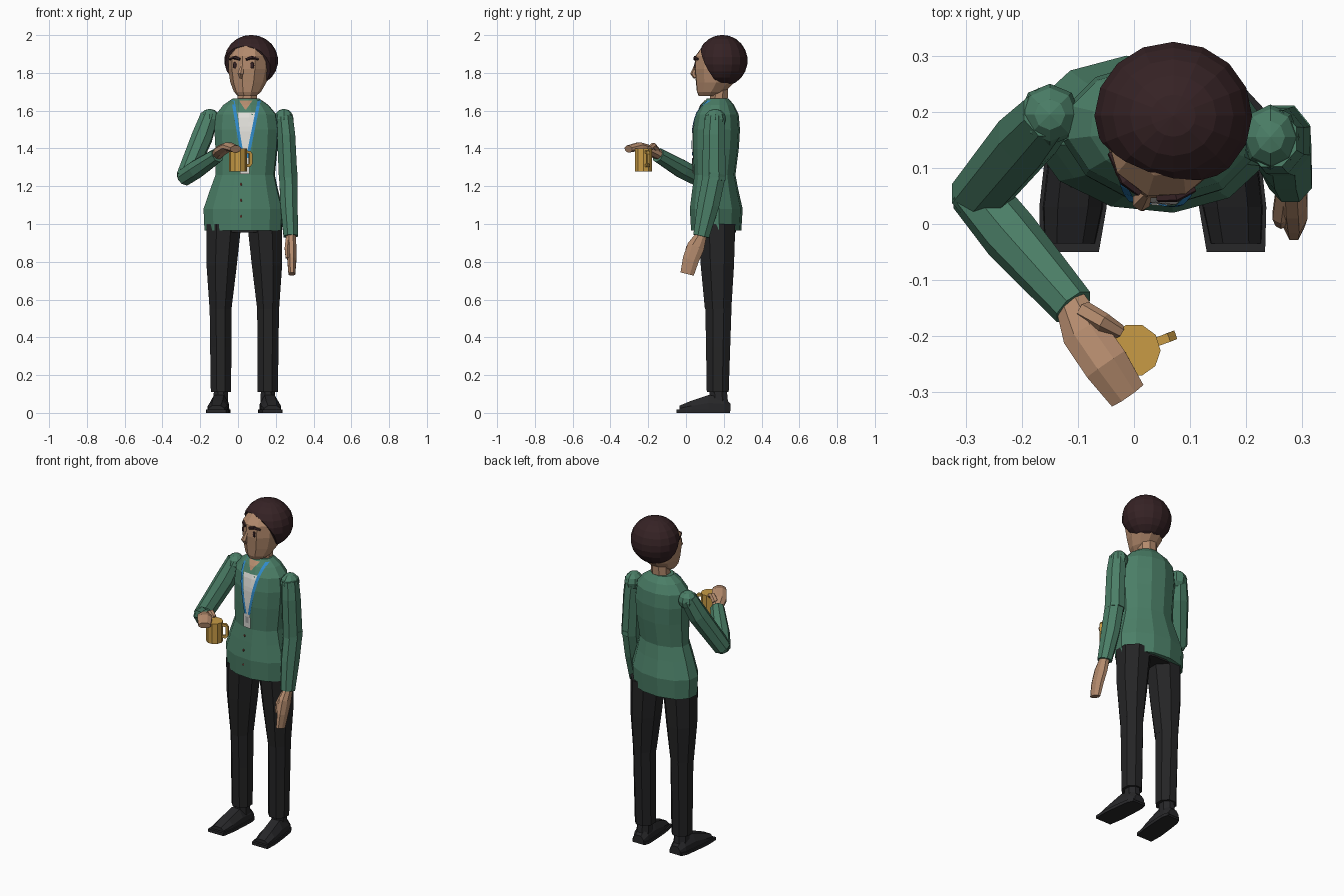
import bpy, bmesh
from math import sin, cos, pi
from mathutils import Vector, Matrix
from mathutils.bvhtree import BVHTree

if "Cube" in bpy.data.objects:
    bpy.data.objects.remove(bpy.data.objects["Cube"])


def material(name, r, g, b):
    m = bpy.data.materials.new(name)
    m.use_nodes = True
    m.diffuse_color = (r, g, b, 1)
    m.node_tree.nodes["Principled BSDF"].inputs["Base Color"].default_value = (r, g, b, 1)
    return m


GREEN = material("jacket green", 0.07, 0.21, 0.135)
BLACK = material("trouser black", 0.018, 0.018, 0.019)
SHOE = material("shoe charcoal", 0.02, 0.02, 0.022)
SKIN = material("skin", 0.46, 0.26, 0.155)
HAIR = material("hair dark brown", 0.036, 0.016, 0.018)
GOLD = material("mug gold", 0.58, 0.33, 0.06)
BLUE = material("lanyard blue", 0.03, 0.26, 0.6)
WHITE = material("shirt white", 0.75, 0.74, 0.7)
GREY = material("badge grey", 0.4, 0.4, 0.4)
RED = material("button brown", 0.16, 0.04, 0.03)


def finish(name, bm, mat, closed=True):
    if closed:
        bmesh.ops.recalc_face_normals(bm, faces=bm.faces)
    me = bpy.data.meshes.new(name)
    bm.to_mesh(me)
    bm.free()
    me.materials.append(mat)
    ob = bpy.data.objects.new(name, me)
    bpy.context.scene.collection.objects.link(ob)
    return ob


def skin_rings(name, rings, mat):
    bm = bmesh.new()
    loops = [[bm.verts.new(p) for p in ring] for ring in rings]
    n = len(loops[0])
    for a, b in zip(loops, loops[1:]):
        for i in range(n):
            j = (i + 1) % n
            bm.faces.new((a[i], a[j], b[j], b[i]))
    bm.faces.new(loops[0])
    bm.faces.new(loops[-1])
    return finish(name, bm, mat)


def oval(c, u, v, n):
    k = 1 / cos(pi / n)
    angles = [2 * pi * (i + 0.5) / n for i in range(n)]
    return [c + k * (u * cos(a) + v * sin(a)) for a in angles]


def stack(name, rows, mat, n=8, yaw=0.0):
    """Horizontal ovals: z, centre x, centre y, half width, half depth."""
    u, v = Vector((cos(yaw), sin(yaw), 0)), Vector((-sin(yaw), cos(yaw), 0))
    return skin_rings(name, [oval(Vector((x, y, z)), u * a, v * b, n)
                             for z, x, y, a, b in rows], mat)


def limb(name, pts, mat, n=8, wide=(1, 0, 0)):
    """Ovals across a path: x, y, z, half width, half height."""
    cs = [Vector(p[:3]) for p in pts]
    rings = []
    for i, p in enumerate(pts):
        t = (cs[min(i + 1, len(cs) - 1)] - cs[max(i - 1, 0)]).normalized()
        w = Vector(wide)
        w = (w - t * w.dot(t)).normalized()
        rings.append(oval(cs[i], w * p[3], t.cross(w) * p[-1], n))
    return skin_rings(name, rings, mat)


def ball(name, c, r, mat, seg=8, rings=6, yaw=0.0):
    bm = bmesh.new()
    mat4 = (Matrix.Translation(c) @ Matrix.Rotation(yaw, 4, "Z")
            @ Matrix.Diagonal((*r, 1)))
    bmesh.ops.create_uvsphere(bm, u_segments=seg, v_segments=rings, radius=1, matrix=mat4)
    return finish(name, bm, mat)


def front_of(ob):
    tree = BVHTree.FromPolygons([v.co for v in ob.data.vertices],
                                [p.vertices for p in ob.data.polygons])

    def hit(x, z, lift):
        p = tree.ray_cast(Vector((x, -1, z)), Vector((0, 1, 0)))[0]
        return Vector((x, (p.y if p else 0.1) - lift, z))
    return hit


def decal(name, hit, top, bottom, mat, lift, steps=10, cols=3):
    """Thin sheet laid on a surface between two (z, left, right) rows."""
    bm = bmesh.new()
    grid = []
    for i in range(steps + 1):
        z, l, r = (a + (b - a) * i / steps for a, b in zip(top, bottom))
        grid.append([bm.verts.new(hit(l + (r - l) * j / cols, z, lift))
                     for j in range(cols + 1)])
    for a, b in zip(grid, grid[1:]):
        for j in range(cols):
            bm.faces.new((a[j], b[j], b[j + 1], a[j + 1]))
    return finish(name, bm, mat, closed=False)


# Jacket body
torso = stack("jacket_body", [
    (0.965, 0.028, 0.16, 0.203, 0.128), (1.08, 0.028, 0.16, 0.208, 0.135),
    (1.18, 0.032, 0.155, 0.178, 0.118), (1.26, 0.038, 0.153, 0.155, 0.105),
    (1.4, 0.045, 0.158, 0.162, 0.118), (1.5, 0.045, 0.162, 0.168, 0.12),
    (1.58, 0.043, 0.165, 0.158, 0.11), (1.63, 0.042, 0.167, 0.118, 0.085),
    (1.665, 0.042, 0.168, 0.068, 0.055)], GREEN, 12, -0.1)
chest = front_of(torso)

# Shirt opening, lanyard, badge and buttons
decal("neck_opening", chest, (1.655, 0.005, 0.078), (1.605, 0.038, 0.042), SKIN, 0.004)
decal("shirt_front", chest, (1.59, -0.002, 0.09), (1.34, 0.026, 0.048), WHITE, 0.004)
decal("lanyard_right", chest, (1.655, -0.035, -0.018), (1.34, 0.018, 0.034), BLUE, 0.007, cols=1)
decal("lanyard_left", chest, (1.655, 0.104, 0.121), (1.34, 0.04, 0.056), BLUE, 0.007, cols=1)
decal("badge", chest, (1.35, 0.01, 0.06), (1.265, 0.01, 0.06), WHITE, 0.009, 2)
decal("badge_photo", chest, (1.335, 0.024, 0.046), (1.295, 0.024, 0.046), GREY, 0.0095, 2)
for i in range(3):
    z = 1.21 - 0.085 * i
    ball(f"button_{i + 1}", chest(0.016, z, 0), (0.007, 0.005, 0.007), RED, 6, 4)

# Trousers and shoes, mirrored about the body's middle
MID = 0.0335
stack("trouser_hips", [(0.955, MID, 0.165, 0.17, 0.1), (1.03, MID, 0.165, 0.17, 0.1)], BLACK, 12)
for side, s in (("right", -1), ("left", 1)):
    def thigh(z, d, y, a, b):
        return (z, MID + s * d, y, a, b)
    stack(side + "_upper_trouser", [
        thigh(1.0, 0.108, 0.163, 0.092, 0.098), thigh(0.78, 0.12, 0.166, 0.08, 0.088),
        thigh(0.55, 0.126, 0.17, 0.058, 0.07)], BLACK)
    stack(side + "_lower_trouser", [
        thigh(0.59, 0.126, 0.172, 0.058, 0.07), thigh(0.35, 0.125, 0.17, 0.056, 0.064),
        thigh(0.11, 0.1235, 0.168, 0.054, 0.058)], BLACK)
    stack(side + "_ankle", [thigh(0.03, 0.126, 0.175, 0.042, 0.05),
                            thigh(0.13, 0.124, 0.17, 0.036, 0.045)], SHOE)
    upper, sole = [], []
    for y, w, h in ((0.235, 0.035, 0.05), (0.2, 0.048, 0.085), (0.12, 0.052, 0.095),
                    (0.03, 0.054, 0.065), (-0.035, 0.046, 0.038)):
        x = MID + s * (0.127 + (0.2 - y) * 0.09)
        upper.append([Vector((x + a * w, y, 0.01 + b * (h - 0.01))) for a, b in
                      ((-1, 0), (-0.95, 0.5), (-0.5, 1), (0.5, 1), (0.95, 0.5), (1, 0))])
        y = min(y, 0.232) - (0.015 if y < 0 else 0)
        sole.append([Vector((x + a * (w + 0.006), y, b)) for a, b in
                     ((-1, 0), (-1, 0.018), (1, 0.018), (1, 0))])
    skin_rings(side + "_shoe", upper, SHOE)
    skin_rings(side + "_sole", sole, SHOE)

# Right arm, bent to hold the mug
ball("right_shoulder", (-0.15, 0.195, 1.555), (0.055, 0.055, 0.055), GREEN)
ball("right_elbow", (-0.275, 0.052, 1.255), (0.047, 0.047, 0.047), GREEN)
limb("right_upper_sleeve", [(-0.152, 0.198, 1.57, 0.046), (-0.19, 0.155, 1.46, 0.054),
                            (-0.28, 0.047, 1.245, 0.047)], GREEN)
limb("right_forearm_sleeve", [(-0.285, 0.06, 1.248, 0.045), (-0.22, -0.02, 1.29, 0.048),
                              (-0.108, -0.148, 1.365, 0.037)], GREEN)
limb("right_hand", [(-0.112, -0.14, 1.365, 0.028, 0.025), (-0.088, -0.195, 1.39, 0.04, 0.026),
                    (-0.05, -0.25, 1.41, 0.041, 0.022),
                    (-0.012, -0.305, 1.397, 0.034, 0.018)], SKIN, 8, (1, 0.7, 0))
limb("right_thumb", [(-0.09, -0.155, 1.39, 0.016), (-0.055, -0.175, 1.415, 0.015),
                     (-0.025, -0.192, 1.4, 0.011)], SKIN, 6, (0, 0, 1))

# Left arm, hanging
ball("left_shoulder", (0.243, 0.155, 1.555), (0.052, 0.058, 0.055), GREEN)
limb("left_upper_sleeve", [(0.245, 0.152, 1.57, 0.045, 0.05), (0.255, 0.148, 1.47, 0.048, 0.058),
                           (0.266, 0.148, 1.23, 0.049, 0.062)], GREEN)
limb("left_forearm_sleeve", [(0.266, 0.152, 1.27, 0.048, 0.06), (0.27, 0.118, 1.1, 0.046, 0.058),
                             (0.279, 0.08, 0.935, 0.038, 0.042)], GREEN)
limb("left_hand", [(0.28, 0.083, 0.945, 0.028, 0.025), (0.283, 0.052, 0.88, 0.046, 0.026),
                   (0.285, 0.025, 0.81, 0.043, 0.024),
                   (0.285, 0.006, 0.735, 0.036, 0.018)], SKIN, 8, (0, 1, 0))
limb("left_thumb", [(0.268, 0.06, 0.92, 0.015), (0.262, 0.015, 0.87, 0.015),
                    (0.262, 0.002, 0.82, 0.01)], SKIN, 6)

# Mug with a square handle
stack("mug", [(1.278, 0, -0.225, 0.045, 0.045), (1.4, 0, -0.225, 0.045, 0.045)], GOLD, 10, 0.3)
limb("mug_handle", [(0.035, -0.212, 1.38, 0.008), (0.06, -0.203, 1.38, 0.008),
                    (0.067, -0.2, 1.37, 0.008), (0.067, -0.2, 1.32, 0.008),
                    (0.06, -0.203, 1.31, 0.008), (0.035, -0.212, 1.31, 0.008)],
     GOLD, 4, (-0.35, 1, 0))

# Head and neck
stack("neck", [(1.62, 0.047, 0.172, 0.052, 0.047), (1.76, 0.052, 0.178, 0.05, 0.047)], SKIN)
head = stack("head", [
    (1.677, 0.048, 0.118, 0.045, 0.05), (1.7, 0.05, 0.132, 0.068, 0.074),
    (1.75, 0.055, 0.155, 0.09, 0.102), (1.82, 0.058, 0.163, 0.103, 0.117),
    (1.89, 0.06, 0.166, 0.103, 0.115), (1.94, 0.063, 0.175, 0.08, 0.088),
    (1.97, 0.065, 0.18, 0.045, 0.05)], SKIN, 10, -0.3)
face = front_of(head)
limb("nose", [(0.024, 0.054, 1.845, 0.007), (0.013, 0.04, 1.795, 0.015),
              (0.017, 0.05, 1.775, 0.01)], SKIN, 6)
for side, x, outer in (("right", -0.016, -0.042), ("left", 0.075, 0.108)):
    ball(side + "_eye", face(x, 1.84, 0), (0.012, 0.006, 0.018), HAIR, 8, 6, -0.3)
    inner = 2 * x - outer
    brow = [(*face(px, z, 0.004), r) for px, z, r in
            ((inner, 1.872, 0.006), (x, 1.882, 0.008), (outer, 1.872, 0.005))]
    limb(side + "_brow", brow, HAIR, 5, (0, 0, 1))

# Hair: a faceted ball sliced away in front of the face
hair = bmesh.new()
centre = Vector((0.07, 0.193, 1.865))
bmesh.ops.create_uvsphere(hair, u_segments=16, v_segments=11, radius=1,
                          matrix=Matrix.Translation(centre) @ Matrix.Diagonal((0.142, 0.133, 0.136, 1)))
normal = Vector((0.27, 0.84, 0.47)).normalized()
for point, direction in ((centre - normal * 0.06, normal), (Vector((0, 0, 1.74)), Vector((0, 0, 1)))):
    cut = bmesh.ops.bisect_plane(hair, geom=hair.verts[:] + hair.edges[:] + hair.faces[:],
                                 plane_co=point, plane_no=direction, clear_inner=True)
    rim = [e for e in cut["geom_cut"] if isinstance(e, bmesh.types.BMEdge)]
    bmesh.ops.holes_fill(hair, edges=rim)
finish("hair", hair, HAIR)
